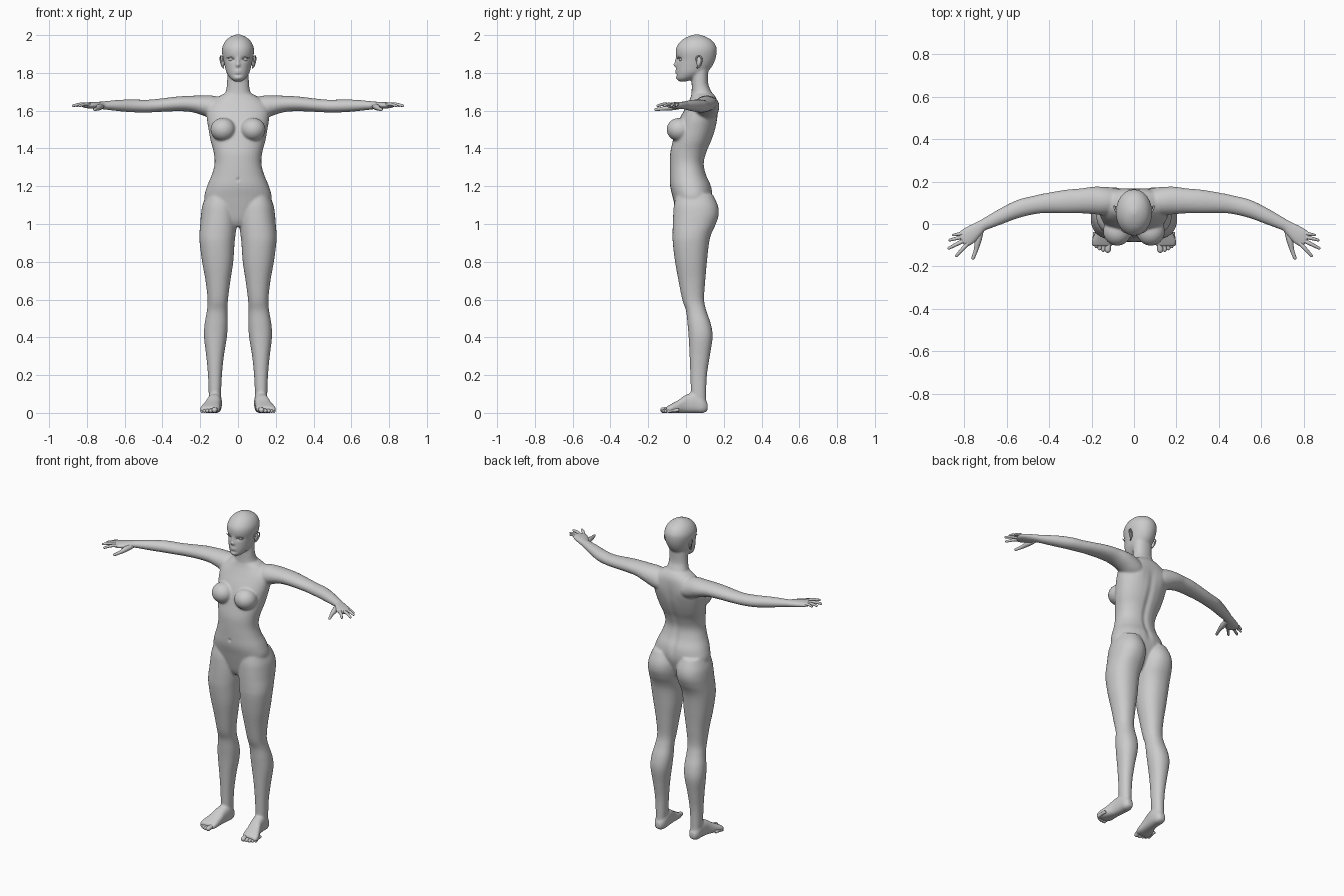
import bpy, bmesh
from math import cos, sin, pi, exp, copysign
from mathutils import Vector, Matrix

SEG = 32


def spline(rows, sub=5):
    """Catmull-Rom interpolation between rows of numbers."""
    out = []
    for i in range(len(rows) - 1):
        a, b, c, d = (rows[max(0, min(len(rows) - 1, i + k))] for k in (-1, 0, 1, 2))
        for s in range(sub):
            t = s / sub
            out.append([0.5 * (2 * q + (r - p) * t + (2 * p - 5 * q + 4 * r - w) * t * t
                               + (3 * q - p - 3 * r + w) * t ** 3) for p, q, r, w in zip(a, b, c, d)])
    return out + [list(rows[-1])]


def loft(bm, rings, mirror=True, n=2.2, seg=SEG):
    """Skin rounded rings (centre, half axis u, half axis v), on both sides if mirrored."""
    for s in ((1, -1) if mirror else (1,)):
        loops = []
        for c, u, v in rings:
            loop = []
            for k in range(seg):
                a = 2 * pi * k / seg
                e, f = (copysign(abs(w) ** (2 / n), w) for w in (cos(a), sin(a)))
                p = Vector(c) + Vector(u) * e + Vector(v) * f
                loop.append(bm.verts.new((p.x * s, p.y, p.z)))
            loops.append(loop)
        for A, B in zip(loops, loops[1:]):
            for k in range(seg):
                bm.faces.new((A[k], A[(k + 1) % seg], B[(k + 1) % seg], B[k]))
        bm.faces.new(loops[0])
        bm.faces.new(loops[-1])


def upright(rows):
    """Rows of z, x0, x1, y0, y1 to horizontal rings."""
    return [(((a + b) / 2, (c + d) / 2, z), ((b - a) / 2, 0, 0), (0, (d - c) / 2, 0))
            for z, a, b, c, d in spline(rows)]


def centred(rows):
    return upright([(z, -w, w, a, b) for z, w, a, b in rows])


def tube(bm, pts, seg=12):
    """Round-ended finger or toe through points x, y, z, radius."""
    rows = spline(pts, 4)
    P = [Vector(r[:3]) for r in rows]
    rings = []
    for i, r in enumerate(rows):
        t = (P[min(i + 1, len(P) - 1)] - P[max(i - 1, 0)]).normalized()
        u = t.cross(Vector((0, 0, 1))).normalized()
        rings.append((P[i], u * r[3], u.cross(t) * r[3]))
    c, u, v = rings[-1]
    for a in (0.4, 0.8, 1.2, 1.5):
        rings.append((c + t * rows[-1][3] * sin(a), u * cos(a), v * cos(a)))
    loft(bm, rings, n=2, seg=seg)


def ball(bm, c, r, rot=0):
    for s in (1, -1):
        m = Matrix.Translation((c[0] * s, c[1], c[2])) @ Matrix.Rotation(rot * s, 4, 'Z') @ Matrix.Diagonal((*r, 1))
        bmesh.ops.create_uvsphere(bm, u_segments=24, v_segments=16, radius=1, matrix=m)


def finish(bm, name):
    bmesh.ops.recalc_face_normals(bm, faces=bm.faces)
    me = bpy.data.meshes.new(name)
    bm.to_mesh(me)
    bm.free()
    me.shade_smooth()
    ob = bpy.data.objects.new(name, me)
    bpy.context.collection.objects.link(ob)
    return ob


bm = bmesh.new()
# torso
loft(bm, centred([
    (.985, .04, -.02, .07), (1.02, .10, -.04, .10), (1.08, .155, -.056, .125), (1.14, .178, -.07, .14),
    (1.2, .164, -.084, .134), (1.26, .139, -.086, .108), (1.32, .124, -.086, .096), (1.38, .129, -.083, .11),
    (1.44, .145, -.07, .135), (1.5, .156, -.055, .155), (1.56, .165, -.032, .165), (1.62, .163, 0, .167),
    (1.66, .125, .02, .162), (1.69, .075, .03, .145)]), mirror=False)
# neck
loft(bm, centred([(1.64, .10, .02, .155), (1.68, .075, .028, .145), (1.71, .063, .03, .13),
                  (1.75, .058, .03, .117), (1.84, .057, .03, .12)]), mirror=False)
# head
loft(bm, centred([
    (1.754, .018, -.035, .0), (1.77, .04, -.05, .045), (1.80, .060, -.053, .105), (1.83, .069, -.053, .135),
    (1.87, .078, -.051, .155), (1.91, .085, -.055, .163), (1.94, .082, -.049, .16), (1.97, .066, -.026, .14),
    (1.99, .042, .005, .108), (2.003, .012, .042, .07)]), mirror=False, n=2.05)
# breasts
ball(bm, (.079, -.035, 1.5), (.067, .068, .062))
# legs and buttocks
loft(bm, upright([
    (1.16, .03, .165, -.05, .14), (1.1, .008, .188, -.064, .168), (1.05, .004, .196, -.068, .173),
    (1.0, .006, .2, -.07, .158), (.95, .012, .204, -.071, .135), (.9, .018, .203, -.07, .122),
    (.8, .025, .19, -.058, .111), (.7, .04, .172, -.04, .102), (.6, .053, .161, -.02, .096),
    (.54, .056, .165, 0, .108), (.47, .054, .177, .008, .132), (.4, .059, .18, .014, .141),
    (.3, .075, .168, .019, .126), (.2, .085, .159, .023, .111), (.1, .09, .155, .026, .107),
    (.04, .095, .153, .03, .108)]))
# feet: y, x, half width, bottom, top
loft(bm, [((x, y, (a + b) / 2), (w, 0, 0), (0, 0, (b - a) / 2)) for y, x, w, a, b in spline([
    (.115, .122, .018, .012, .05), (.09, .122, .033, -.001, .08), (.05, .122, .037, -.001, .105),
    (0, .128, .038, -.001, .096), (-.04, .138, .045, -.001, .068), (-.08, .147, .053, -.001, .046),
    (-.105, .15, .047, .002, .032)])], n=2.6)
# arms: x, y, z, half depth, half height
loft(bm, [((x, y, z), (0, d, 0), (0, 0, h)) for x, y, z, d, h in spline([
    (.06, .105, 1.60, .05, .06), (.13, .107, 1.615, .066, .064), (.19, .111, 1.628, .065, .052),
    (.25, .109, 1.636, .059, .043), (.32, .106, 1.636, .056, .039), (.42, .098, 1.628, .047, .035),
    (.48, .088, 1.624, .044, .034), (.55, .07, 1.625, .044, .034), (.62, .04, 1.627, .040, .031),
    (.70, .002, 1.628, .032, .023), (.74, -.02, 1.628, .029, .019)])], n=2)
# palms: x, y, half width, half thickness
loft(bm, [((x, y, 1.628), (-.58 * w, -.81 * w, 0), (0, 0, h)) for x, y, w, h in spline([
    (.715, -.005, .026, .02), (.755, -.037, .038, .019), (.79, -.063, .043, .016), (.815, -.082, .036, .012)])])
body = finish(bm, "body")

# fuse and soften the body
bpy.context.view_layer.objects.active = body
mod = body.modifiers.new("fuse", 'REMESH')
mod.mode, mod.voxel_size, mod.use_smooth_shade = 'VOXEL', .0055, True
mod = body.modifiers.new("soften", 'SMOOTH')
mod.factor, mod.iterations = .5, 12
for m in ("fuse", "soften"):
    bpy.ops.object.modifier_apply(modifier=m)

# sculpted dents and bumps: x, y, z, radii, push along y
dabs = [(.036, -.045, 1.873, .019, .04, .011, .009),    # eye sockets
        (0, -.055, 1.842, .011, .04, .010, -.013),      # nose tip
        (0, -.055, 1.862, .009, .04, .018, -.008),      # nose bridge
        (0, -.055, 1.811, .018, .04, .005, -.005),      # upper lip
        (0, -.055, 1.800, .016, .04, .005, -.005),      # lower lip
        (0, -.055, 1.788, .020, .04, .006, .004),       # under the lips
        (0, -.045, 1.772, .018, .04, .010, -.004),      # chin
        (0, -.085, 1.235, .007, .03, .009, .007),       # navel
        (.085, .165, 1.58, .045, .05, .06, .007)]       # shoulder blades
dabs += [(0, .12, 1.2 + .07 * i, .018, .06, .05, -.006) for i in range(6)]  # spine
for v in body.data.vertices:
    x, y, z = v.co
    if z > 1.1 and abs(x) < .25:
        v.co.y += sum(f * exp(-((abs(x) - a) / p) ** 2 - ((y - b) / q) ** 2 - ((z - c) / r) ** 2)
                      for a, b, c, p, q, r, f in dabs)

# fingers and thumbs
bm = bmesh.new()
for (x0, y0), (x1, y1), r in [((.777, -.083), (.838, -.150), .0088), ((.793, -.073), (.873, -.114), .009),
                              ((.80, -.058), (.869, -.076), .0085), ((.80, -.042), (.852, -.052), .0078)]:
    tube(bm, [(x0, y0, 1.629, r * 1.15), ((x0 + x1) / 2, (y0 + y1) / 2, 1.634, r), (x1, y1, 1.626, r * .75)])
tube(bm, [(.722, -.025, 1.624, .014), (.735, -.075, 1.618, .016), (.745, -.12, 1.611, .0105), (.759, -.160, 1.606, .008)])
finish(bm, "fingers")

# toes
bm = bmesh.new()
for x0, x1, y1, r in [(.117, .124, -.122, .0145), (.139, .145, -.121, .0105), (.156, .162, -.114, .010),
                      (.171, .177, -.105, .0095), (.184, .19, -.093, .009)]:
    tube(bm, [(x0, y1 + .055, r + .006, r), ((x0 + x1) / 2, y1 + .025, r + .004, r * .95), (x1, y1, r, r)])
finish(bm, "toes")

# eyes
bm = bmesh.new()
ball(bm, (.036, -.023, 1.872), (.015, .014, .012))
finish(bm, "eyes")

# ears: a flat shell with a raised rim
bm = bmesh.new()
ball(bm, (.080, .069, 1.858), (.008, .014, .028), -.35)
rim = [(.078, .056, 1.862), (.083, .056, 1.882), (.090, .070, 1.889), (.094, .083, 1.876),
       (.090, .081, 1.855), (.083, .069, 1.834), (.077, .060, 1.828)]
tube(bm, [(*p, .0042) for p in rim], seg=8)
finish(bm, "ears")

# eyelashes
bm = bmesh.new()
tube(bm, [(.019, -.041, 1.871, .0015), (.029, -.043, 1.879, .0025), (.041, -.040, 1.881, .0025),
          (.053, -.033, 1.878, .0025), (.061, -.028, 1.880, .001)], seg=8)
finish(bm, "eyelashes")
